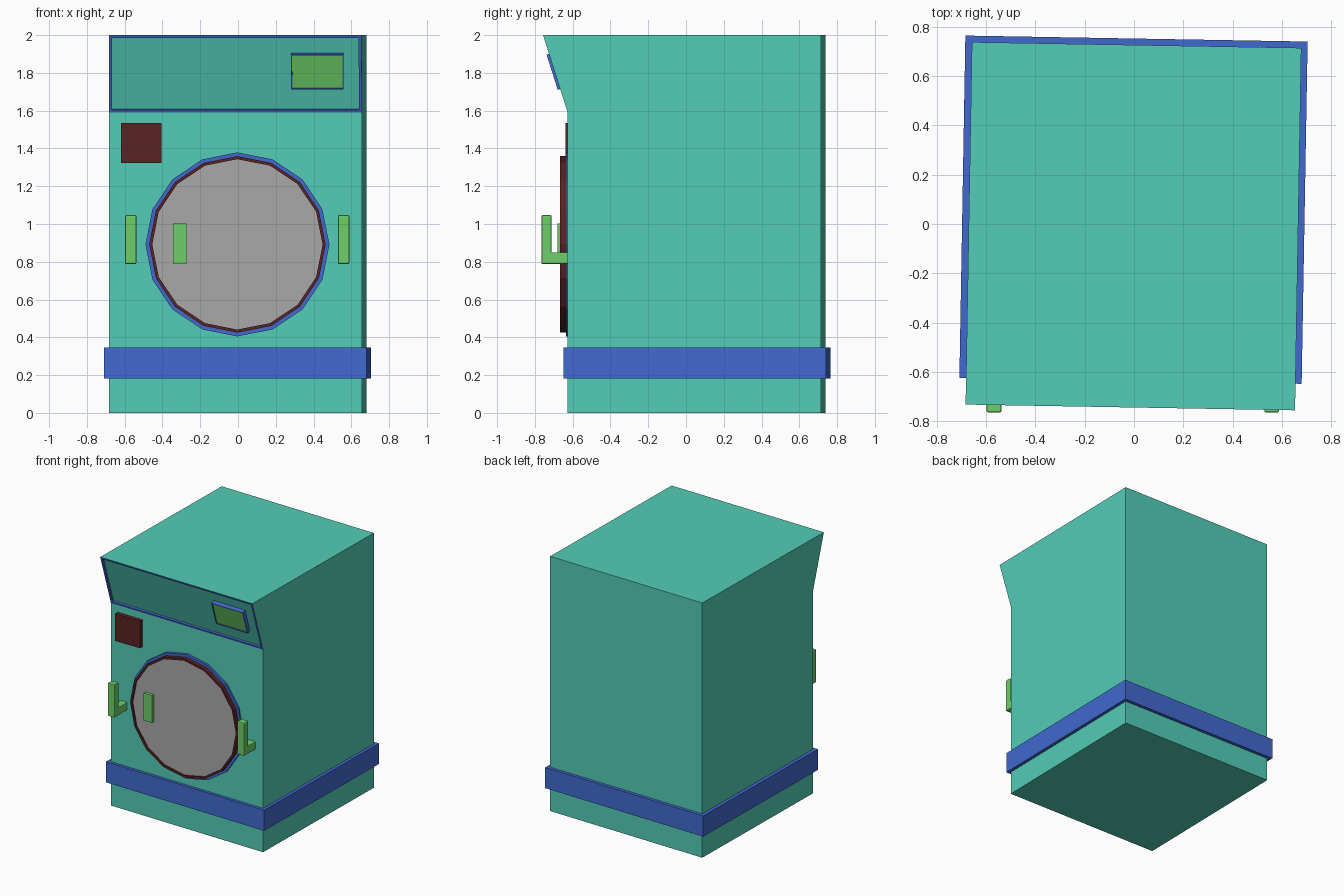
import bpy, bmesh, math
from mathutils import Matrix, Vector

if "Cube" in bpy.data.objects:
    bpy.data.objects.remove(bpy.data.objects["Cube"])


def material(name, rgb):
    lin = [((c / 255 + 0.055) / 1.055) ** 2.4 for c in rgb]
    m = bpy.data.materials.new(name)
    m.diffuse_color = (*lin, 1)
    m.use_nodes = True
    m.node_tree.nodes["Principled BSDF"].inputs["Base Color"].default_value = m.diffuse_color
    return m


TEAL = material("teal", (83, 205, 183))
BLUE = material("blue", (65, 105, 207))
GREEN = material("green", (110, 206, 104))
RED = material("dark_red", (90, 35, 35))
GREY = material("grey", (169, 169, 169))

TURN = Matrix.Rotation(math.radians(-1), 4, 'Z')   # cabinet is turned very slightly


def finish(name, bm, mats, matrix=None, bevel=0):
    bmesh.ops.recalc_face_normals(bm, faces=bm.faces)
    me = bpy.data.meshes.new(name)
    bm.to_mesh(me)
    bm.free()
    for m in mats:
        me.materials.append(m)
    ob = bpy.data.objects.new(name, me)
    bpy.context.collection.objects.link(ob)
    if matrix:
        ob.matrix_world = matrix
    if bevel:
        mod = ob.modifiers.new("bevel", 'BEVEL')
        mod.width = bevel
        mod.segments = 2
    return ob


def box(lo, hi):
    bm = bmesh.new()
    lo, hi = Vector(lo), Vector(hi)
    bmesh.ops.create_cube(bm, size=1, matrix=Matrix.Translation((lo + hi) / 2)
                          @ Matrix.Diagonal((*(hi - lo), 1)))
    return bm


def extrude_profile(pts, x0, x1):
    bm = bmesh.new()
    f = bm.faces.new([bm.verts.new((x0, y, z)) for y, z in pts])
    ext = bmesh.ops.extrude_face_region(bm, geom=[f])
    bmesh.ops.translate(bm, vec=(x1 - x0, 0, 0),
                        verts=[v for v in ext["geom"] if isinstance(v, bmesh.types.BMVert)])
    bmesh.ops.recalc_face_normals(bm, faces=bm.faces)
    return bm


def recess(bm, face, border, depth, rim_index, floor_index):
    """Sink a framed panel into a face; colour rim and floor."""
    face.material_index = rim_index
    for thick, d in ((border, 0), (0, -depth)):
        for f in bmesh.ops.inset_individual(bm, faces=[face], thickness=thick,
                                            depth=d)["faces"]:
            f.material_index = rim_index
    face.material_index = floor_index


def front_face(bm):
    bm.normal_update()
    return min(bm.faces, key=lambda f: f.normal.y)


# Cabinet with the overhanging, blue-framed control console
bm = extrude_profile([(0.727, 0), (0.727, 2), (-0.745, 2), (-0.615, 1.59), (-0.615, 0)],
                     -0.671, 0.667)
bm.normal_update()
slope = [f for f in bm.faces if f.normal.y < -0.5 and f.normal.z < -0.1][0]
recess(bm, slope, 0.022, 0.015, 1, 0)
finish("cabinet", bm, [TEAL, BLUE], TURN)

# Band around the base
finish("base_band", box((-0.698, -0.637, 0.183), (0.692, 0.753, 0.345)), [BLUE], TURN)

# Display tilted with the console
bm = box((-0.139, 0, -0.097), (0.139, 0.036, 0.097))
recess(bm, front_face(bm), 0.009, 0.006, 0, 1)
tilt = Matrix.Rotation(math.atan2(0.13, 0.41), 4, 'X')
finish("display", bm, [BLUE, GREEN],
       TURN @ Matrix.Translation((0.432, -0.699, 1.804)) @ tilt)

# Dispenser plate
finish("dispenser_plate", box((-0.62, -0.638, 1.322), (-0.405, -0.59, 1.535)), [RED])


# Round door: 16-sided seal, ring and glass
def disc(r, y0, y1):
    bm = bmesh.new()
    bmesh.ops.create_cone(bm, cap_ends=True, segments=16, radius1=r, radius2=r,
                          depth=y1 - y0,
                          matrix=Matrix.Translation((-0.003, (y0 + y1) / 2, 0.892))
                          @ Matrix.Rotation(math.pi / 2, 4, 'X'))
    return bm


finish("door_seal", disc(0.487, -0.636, -0.58), [BLUE])
bm = disc(0.467, -0.667, -0.6)
recess(bm, front_face(bm), 0.016, 0.012, 0, 1)
finish("door", bm, [RED, GREY])
finish("door_grip", box((-0.345, -0.679, 0.787), (-0.272, -0.64, 1.002)), [GREEN])

# L-shaped handles on both sides of the door
for side, x in (("left", -0.568), ("right", 0.559)):
    bm = extrude_profile([(-0.765, 0.788), (-0.765, 1.047), (-0.712, 1.047),
                          (-0.712, 0.85), (-0.59, 0.85), (-0.59, 0.788)],
                         x - 0.03, x + 0.03)
    finish(side + "_handle", bm, [GREEN], bevel=0.006)
